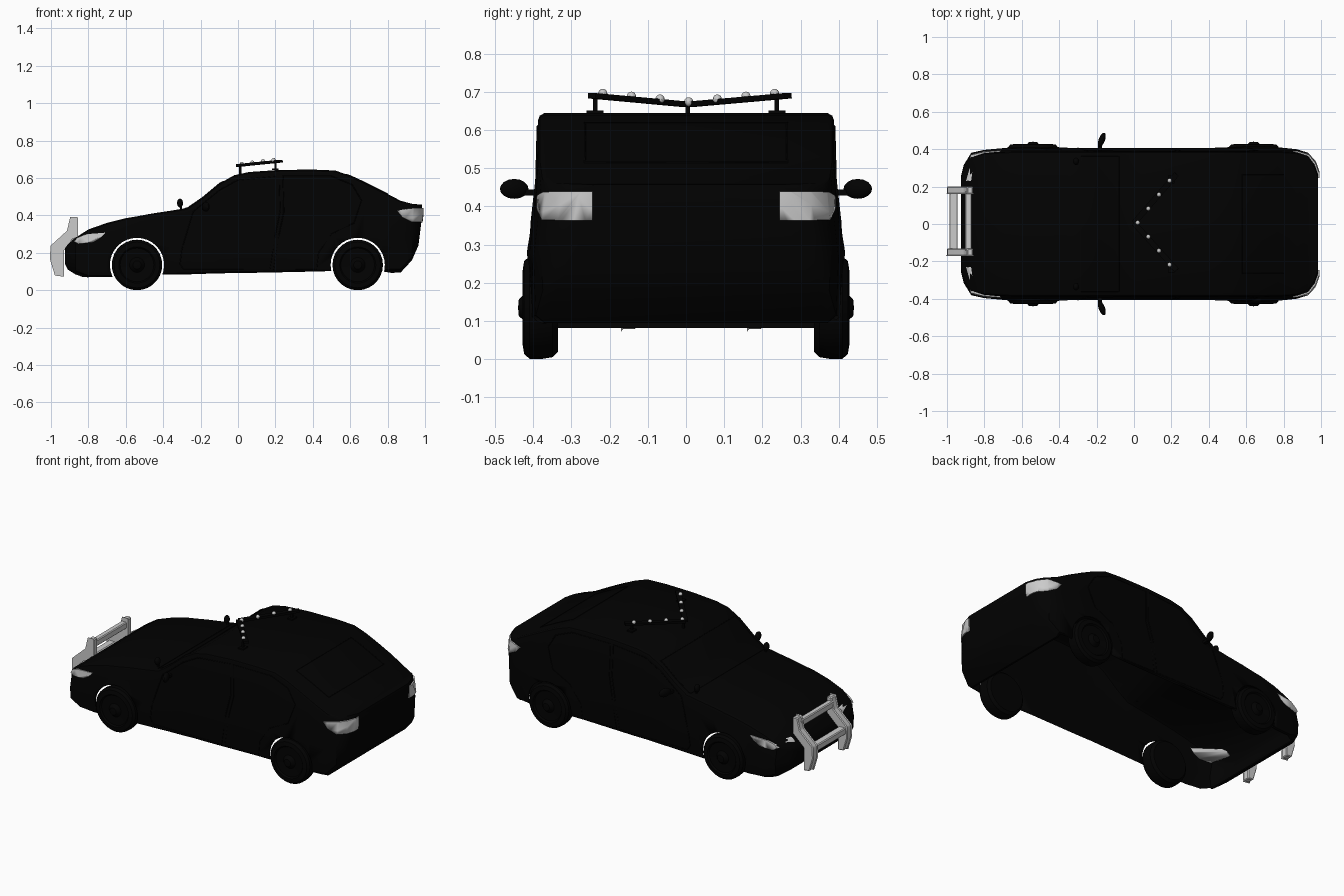
import bpy, bmesh, math
from mathutils import Vector, Matrix

if "Cube" in bpy.data.objects:
    bpy.data.objects.remove(bpy.data.objects["Cube"])

black = bpy.data.materials.new("black_paint")
black.diffuse_color = (0.0005, 0.0005, 0.0005, 1)
black.use_nodes = True
black.node_tree.nodes["Principled BSDF"].inputs["Base Color"].default_value = black.diffuse_color


def finish(name, bm, mat=black, angle=35, helper=False):
    bmesh.ops.recalc_face_normals(bm, faces=bm.faces)
    me = bpy.data.meshes.new(name)
    bm.to_mesh(me)
    bm.free()
    ob = bpy.data.objects.new(name, me)
    bpy.context.collection.objects.link(ob)
    if mat:
        me.materials.append(mat)
    bpy.ops.object.select_all(action='DESELECT')
    ob.select_set(True)
    bpy.context.view_layer.objects.active = ob
    bpy.ops.object.shade_smooth_by_angle(angle=math.radians(angle))
    if helper:
        ob.hide_render = True
        ob.display_type = 'WIRE'
    return ob


def loft(bm, rings):
    vs = [[bm.verts.new(p) for p in r] for r in rings]
    n = len(vs[0])
    for a, b in zip(vs, vs[1:]):
        for j in range(n):
            bm.faces.new((a[j], a[(j + 1) % n], b[(j + 1) % n], b[j]))
    bm.faces.new(vs[0])
    bm.faces.new(vs[-1])


def prism(bm, pts, y0, y1, inner=None):
    loft(bm, [[(x, y0, z) for x, z in inner or pts], [(x, y1, z) for x, z in pts]])


def box(bm, centre, size, rot=Matrix()):
    m = Matrix.Translation(centre) @ rot @ Matrix.Diagonal((*size, 1))
    bmesh.ops.create_cube(bm, size=1, matrix=m)


def ball(bm, centre, size, rot=Matrix(), seg=12):
    m = Matrix.Translation(centre) @ rot @ Matrix.Diagonal((*size, 1))
    bmesh.ops.create_uvsphere(bm, u_segments=seg, v_segments=8, radius=1, matrix=m)


def boolean(ob, cutter, op):
    m = ob.modifiers.new(cutter.name, 'BOOLEAN')
    m.object, m.operation, m.solver = cutter, op, 'EXACT'


# Body stations from nose to tail: x, top z, bottom z, half width
S = [(-.925, .225, .14, .25), (-.91, .245, .11, .31), (-.87, .28, .085, .375),
     (-.80, .325, .06, .39), (-.70, .36, .058, .397), (-.60, .385, .065, .4),
     (-.54, .395, .07, .4), (-.46, .41, .07, .4), (-.36, .425, .07, .4),
     (-.27, .44, .072, .4), (-.19, .495, .075, .4), (-.10, .57, .077, .4),
     (-.02, .615, .08, .4), (.06, .632, .08, .4), (.22, .643, .083, .4),
     (.40, .645, .087, .4), (.52, .64, .09, .4), (.60, .612, .09, .4),
     (.68, .575, .09, .4), (.77, .53, .09, .4), (.87, .478, .095, .393),
     (.93, .462, .16, .375), (.965, .459, .24, .33), (.985, .457, .40, .27)]


def bulge(x):
    return .012 * max(math.exp(-((x - c) / .13) ** 2) for c in (-.54, .64))


def station(x):
    for a, b in zip(S, S[1:]):
        if x <= b[0]:
            t = (x - a[0]) / (b[0] - a[0])
            return [p + (q - p) * t for p, q in zip(a, b)]


def half_section(x, zt, zb, w, o=0):
    h = zt - zb
    low, top = w + .006 + bulge(x) + o, w - .012 + o
    r = min(.02, h * .15)
    return [(low - .03, zb - o), (low - .006, zb + r), (low, zb + min(.19, .45 * h)),
            (w - .007 + o, zb + min(.34, .75 * h)), (top, zt - r + o),
            (top - .005, zt - r * .35 + o), (top - .018, zt + o)]


def body_mesh(o=0, open_below=False):
    bm = bmesh.new()
    rings = []
    for x, zt, zb, w in S:
        half = half_section(x, zt, zb, w, o)
        if open_below and -.85 < x < .8:
            half[0] = (half[0][0], -.1)
        full = half + [(-y, z) for y, z in reversed(half)]
        rings.append([(x * (1 + o), y, z) for y, z in full])
    loft(bm, rings)
    return bm


# Hollow body shell, open underneath
body = finish("car_body", body_mesh())
shell = finish("lamp_shell", body_mesh(.006), helper=True)
boolean(body, finish("cabin_cavity", body_mesh(-.008, True), helper=True), 'DIFFERENCE')

# Wheel arches
bm = bmesh.new()
WHEELS = (-.54, .64)
for x in WHEELS:
    for s in (-1, 1):
        m = Matrix.Translation((x, s * .41, .135)) @ Matrix.Rotation(math.pi / 2, 4, 'X')
        bmesh.ops.create_cone(bm, cap_ends=True, segments=32, radius1=.145,
                              radius2=.145, depth=.20, matrix=m)
boolean(body, finish("arch_cutter", bm, helper=True), 'DIFFERENCE')

# Wheels: lathed tyre, shallow disc and hub
TYRE = [(.0, .335), (.115, .335), (.13, .35), (.135, .38), (.134, .41), (.122, .424),
        (.097, .428), (.09, .419), (.04, .417), (.032, .427), (.022, .438), (0, .44)]
for x, tag in zip(WHEELS, ("front", "rear")):
    for s, side in ((-1, "right"), (1, "left")):
        bm = bmesh.new()
        vs = [bm.verts.new((r, y * s, 0)) for r, y in TYRE]
        es = [bm.edges.new(p) for p in zip(vs, vs[1:])]
        bmesh.ops.spin(bm, geom=vs + es, cent=(0, 0, 0), axis=(0, 1, 0),
                       angle=2 * math.pi, steps=28, use_duplicate=False)
        bmesh.ops.remove_doubles(bm, verts=bm.verts, dist=.0005)
        bmesh.ops.translate(bm, verts=bm.verts, vec=(x, 0, .135))
        finish(f"{tag}_{side}_wheel", bm)

# Head and tail lamps, trimmed to the curved body corners
HEAD = [(-.865, .262), (-.84, .248), (-.755, .258), (-.71, .285), (-.685, .312), (-.80, .304), (-.85, .282)]
HEAD_IN = [(-.885 + (x + .8) * .2, .25 + (z - .25) * .5) for x, z in HEAD]
TAIL = [(.85, .425), (.88, .39), (.93, .365), (1.02, .362), (1.02, .44), (.92, .438)]
for pts, tag, y0, y1, inn in ((HEAD, "headlamp", .23, .42, HEAD_IN),
                              (TAIL, "tail_lamp", .245, .5, None)):
    for s, side in ((-1, "right"), (1, "left")):
        bm = bmesh.new()
        prism(bm, pts, s * y0, s * y1, inn)
        boolean(finish(f"{side}_{tag}", bm, None), shell, 'INTERSECT')

# Push bar: two bent uprights and two crossbars
UPRIGHT = [(-.975, .083), (-.935, .078), (-.935, .215), (-.86, .285), (-.86, .385),
           (-.893, .387), (-.91, .315), (-.998, .235), (-1.0, .165)]
bm = bmesh.new()
prism(bm, UPRIGHT, .16, .20)
prism(bm, UPRIGHT, -.17, -.13)
box(bm, (-.965, .015, .205), (.045, .32, .04))
box(bm, (-.885, .015, .345), (.035, .32, .04))
bmesh.ops.bevel(bm, geom=bm.edges[:], offset=.005, segments=1, affect='EDGES')
finish("push_bar", bm, None, 25)

# V-shaped roof light bar with feet
bm = bmesh.new()
for s in (-1, 1):
    a, b = Vector((.0, .005, .667)), Vector((.228, .01 + s * .257, .69))
    d = b - a
    box(bm, (a + b) / 2, (d.length, .03, .014), d.to_track_quat('X', 'Z').to_matrix().to_4x4())
    box(bm, (.20, s * .238, .663), (.012, .012, .045))
    box(bm, (.20, s * .238, .648), (.035, .045, .008))
box(bm, (.012, .005, .645), (.012, .012, .045))
finish("roof_light_bar", bm)

# Seven small beacons along the bar
bm = bmesh.new()
for i in range(-3, 4):
    t = abs(i) / 3
    ball(bm, (.02 + .17 * t, .007 + i * .075, .674 + .022 * t), (.012,) * 3, seg=10)
finish("beacons", bm, None)

# Door mirrors and pillar spot lamps
for s, side in ((-1, "right"), (1, "left")):
    bm = bmesh.new()
    ball(bm, (-.172, s * .45, .446), (.017, .04, .026), Matrix.Rotation(-s * .35, 4, 'Z'), 16)
    box(bm, (-.182, s * .405, .437), (.02, .04, .016))
    finish(f"{side}_mirror", bm)
    bm = bmesh.new()
    ball(bm, (-.31, s * .335, .466), (.016, .02, .024))
    box(bm, (-.305, s * .335, .44), (.01, .01, .03))
    finish(f"{side}_spot_lamp", bm)


# Seams and window trims laid on the body surface
def trim(name, pts):
    cu = bpy.data.curves.new(name, 'CURVE')
    cu.dimensions, cu.bevel_depth, cu.bevel_resolution = '3D', .003, 1
    sp = cu.splines.new('POLY')
    sp.points.add(len(pts) - 1)
    for p, co in zip(sp.points, pts):
        p.co = (*co, 1)
    sp.use_cyclic_u = True
    cu.materials.append(black)
    bpy.context.collection.objects.link(bpy.data.objects.new(name, cu))


def side_point(x, z, s):
    sec = half_section(*station(x))
    for (y0, z0), (y1, z1) in zip(sec[1:], sec[2:]):
        if z <= z1:
            return (x, s * (y0 + (y1 - y0) * (z - z0) / (z1 - z0)), z)
    return (x, s * y1, z1)


SEAMS = {"front_door": [(-.31, .14), (-.30, .22), (-.24, .42), (-.10, .535), (0, .59), (.22, .61),
                        (.225, .42), (.2, .3), (.17, .11), (-.29, .11)],
         "rear_door": [(.24, .61), (.5, .61), (.61, .565), (.66, .48), (.62, .36), (.5, .3),
                       (.43, .2), (.42, .11), (.19, .11), (.22, .3), (.245, .42)]}
for s, side in ((-1, "right"), (1, "left")):
    for n, pts in SEAMS.items():
        trim(f"{side}_{n}_trim", [side_point(x, z, s) for x, z in pts])


def top_loop(name, x0, x1, y):
    xs = [x0] + [t[0] for t in S if x0 < t[0] < x1] + [x1]
    edge = [(x, y, station(x)[1]) for x in xs]
    trim(name, edge + [(x, -b, z) for x, b, z in reversed(edge)])


top_loop("windscreen_trim", -.285, -.08, .36)
top_loop("rear_glass_trim", .58, .80, .265)
